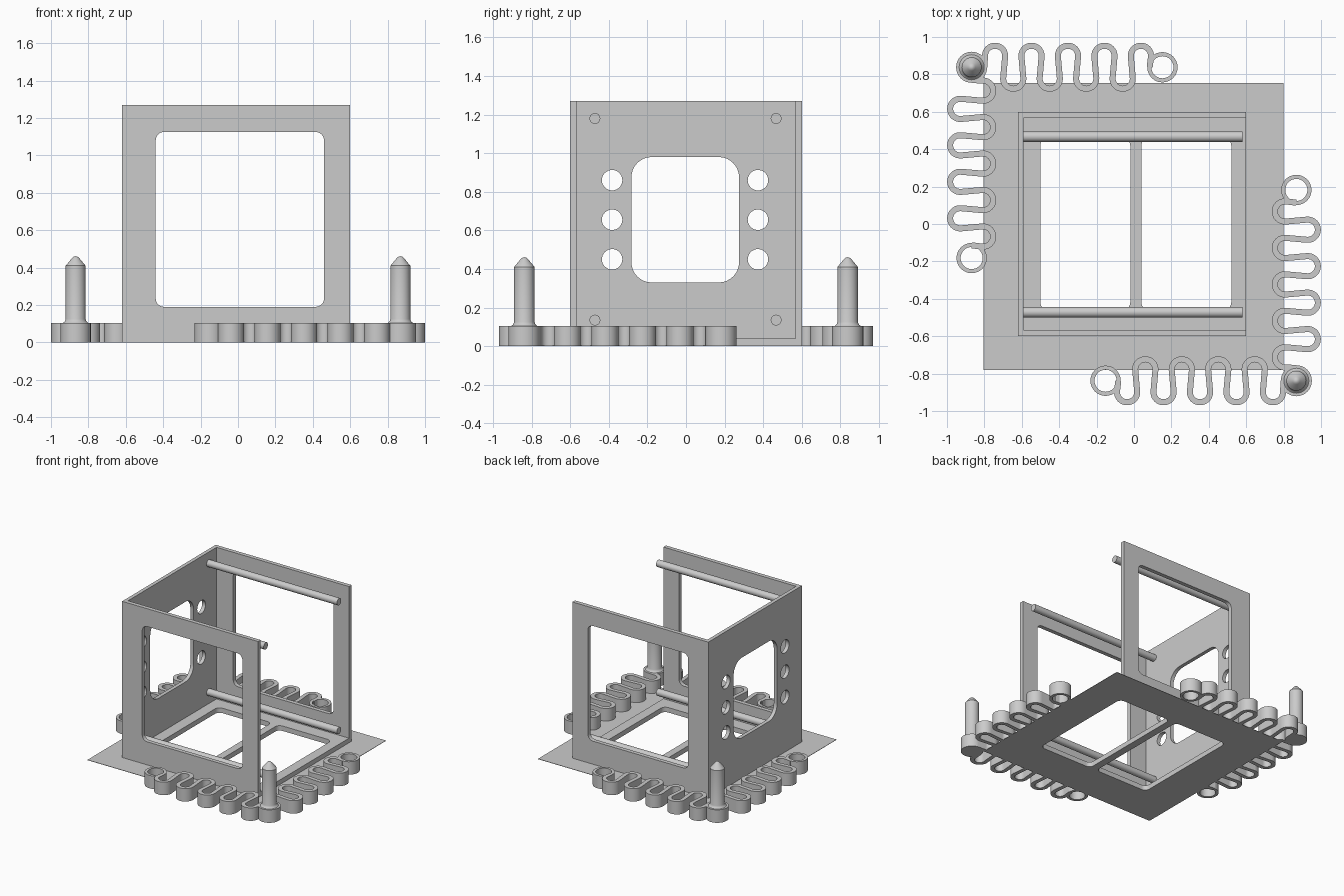
import bpy, bmesh, math
from mathutils import Matrix, Vector

if "Cube" in bpy.data.objects:
    bpy.data.objects.remove(bpy.data.objects["Cube"])

grey = bpy.data.materials.new("plain grey")
grey.diffuse_color = (0.6, 0.6, 0.6, 1)
grey.use_nodes = True
grey.node_tree.nodes["Principled BSDF"].inputs["Base Color"].default_value = grey.diffuse_color


def finish(obj):
    """Weld the mesh, fix normals, colour it and smooth only the soft edges."""
    bm = bmesh.new()
    bm.from_mesh(obj.data)
    bmesh.ops.remove_doubles(bm, verts=bm.verts, dist=1e-5)
    bmesh.ops.recalc_face_normals(bm, faces=bm.faces)
    bm.to_mesh(obj.data)
    bm.free()
    obj.data.materials.clear()
    obj.data.materials.append(grey)
    bpy.ops.object.select_all(action='DESELECT')
    obj.select_set(True)
    bpy.context.view_layer.objects.active = obj
    bpy.ops.object.shade_smooth_by_angle(angle=math.radians(32))
    return obj


def slab(name, loops, height, matrix=Matrix()):
    """Flat outline with holes, extruded from 0 to height, then placed."""
    cu = bpy.data.curves.new(name, 'CURVE')
    cu.dimensions, cu.fill_mode, cu.extrude = '2D', 'BOTH', height / 2
    for pts in loops:
        sp = cu.splines.new('POLY')
        sp.points.add(len(pts) - 1)
        for p, (x, y) in zip(sp.points, pts):
            p.co = (x, y, 0, 1)
        sp.use_cyclic_u = True
    obj = bpy.data.objects.new(name, cu)
    bpy.context.collection.objects.link(obj)
    bpy.ops.object.select_all(action='DESELECT')
    obj.select_set(True)
    bpy.context.view_layer.objects.active = obj
    bpy.ops.object.convert(target='MESH')
    obj = bpy.context.view_layer.objects.active
    obj.data.transform(matrix @ Matrix.Translation((0, 0, height / 2)))
    return finish(obj)


def arc(cx, cy, r, a0, a1, n):
    return [(cx + r * math.cos(math.radians(a0 + (a1 - a0) * i / n)),
             cy + r * math.sin(math.radians(a0 + (a1 - a0) * i / n))) for i in range(n + 1)]


def circle(cx, cy, r, n=32):
    return arc(cx, cy, r, 0, 360, n)[:-1]


def rect(x0, x1, y0, y1, r=0.0):
    if r == 0:
        return [(x0, y0), (x1, y0), (x1, y1), (x0, y1)]
    return (arc(x1 - r, y1 - r, r, 0, 90, 8) + arc(x0 + r, y1 - r, r, 90, 180, 8)
            + arc(x0 + r, y0 + r, r, 180, 270, 8) + arc(x1 - r, y0 + r, r, 270, 360, 8))


# Base sheet and floor, sharing two openings split by a centre bar
openings = [rect(-0.50, -0.02, -0.46, 0.46, 0.04), rect(0.04, 0.52, -0.46, 0.46, 0.04)]
slab("base_sheet", [rect(-0.805, 0.80, -0.78, 0.755)] + openings, 0.003)
slab("floor", [rect(-0.59, 0.60, -0.567, 0.567)] + openings, 0.037,
     Matrix.Translation((0, 0, 0.003)))

# Front and back frames, drawn in x-z
upright = Matrix.Rotation(math.radians(90), 4, 'X')
for name, y in (("front_wall", -0.567), ("back_wall", 0.60)):
    slab(name, [rect(-0.62, 0.60, 0, 1.27), rect(-0.44, 0.46, 0.19, 1.125, 0.045)],
         0.033, Matrix.Translation((0, y, 0)) @ upright)

# Side wall with a large window and six round holes, drawn in y-z
sideways = Matrix(((0, 0, 1, -0.62), (1, 0, 0, 0), (0, 1, 0, 0), (0, 0, 0, 1)))
holes = [circle(y, z, 0.053) for y in (-0.383, 0.373) for z in (0.45, 0.655, 0.86)]
slab("side_wall", [rect(-0.567, 0.567, 0, 1.27), rect(-0.283, 0.275, 0.33, 0.98, 0.105)] + holes,
     0.03, sideways)

# Four cross rods
for y in (-0.472, 0.467):
    for z in (0.135, 1.18):
        slab("cross_rod", [circle(y, z, 0.028, 24)], 1.20, sideways)

# Wavy spring outline: alternating loops joined by straight legs
LENGTH, PITCH, R, HALF, TILT, H = 1.02, 0.195, 0.054, 0.016, 5, 0.105
path = [(0.068, 0.0)]
for i in range(5):
    x = 0.125 + PITCH * i
    path += arc(x, 0.061, R, 180 + TILT, -TILT, 18)
    if i < 4:
        path += arc(x + PITCH / 2, -0.061, R, 180 - TILT, 360 + TILT, 18)
path.append((LENGTH - 0.068, 0.0))
left, right = [], []
for i, p in enumerate(path):
    a, b = Vector(path[max(i - 1, 0)]), Vector(path[min(i + 1, len(path) - 1)])
    t = (b - a).normalized()
    n = Vector((-t.y, t.x)) * HALF
    left.append((p[0] + n.x, p[1] + n.y))
    right.append((p[0] - n.x, p[1] - n.y))
ribbon = left + right[::-1]

# Post profile: collar, small fillet, shaft, pointed tip
profile = [(0, 0), (0.083, 0), (0.083, H), (0.067, H), (0.058, 0.112), (0.053, 0.125),
           (0.053, 0.41), (0.02, 0.45), (0.011, 0.458), (0, 0.461)]


def post(matrix):
    bm = bmesh.new()
    vs = [bm.verts.new((r, 0, z)) for r, z in profile]
    es = [bm.edges.new(e) for e in zip(vs, vs[1:])]
    bmesh.ops.spin(bm, geom=vs + es, cent=(0, 0, 0), axis=(0, 0, 1),
                   angle=math.tau, steps=32)
    bmesh.ops.remove_doubles(bm, verts=bm.verts, dist=1e-5)
    me = bpy.data.meshes.new("pointed_post")
    bm.to_mesh(me)
    bm.free()
    me.transform(matrix)
    obj = bpy.data.objects.new("pointed_post", me)
    bpy.context.collection.objects.link(obj)
    finish(obj)


# Two opposite corners: a post with two springs, each ending in a ring
for turn in (0, 180):
    corner = (Matrix.Rotation(math.radians(turn), 4, 'Z')
              @ Matrix.Translation((-0.868, 0.838, 0)))
    post(corner)
    for swing in (0, -90):
        m = corner @ Matrix.Rotation(math.radians(swing), 4, 'Z')
        slab("wavy_spring", [ribbon], H, m)
        slab("end_ring", [circle(LENGTH, 0, 0.081), circle(LENGTH, 0, 0.059)], H, m)
